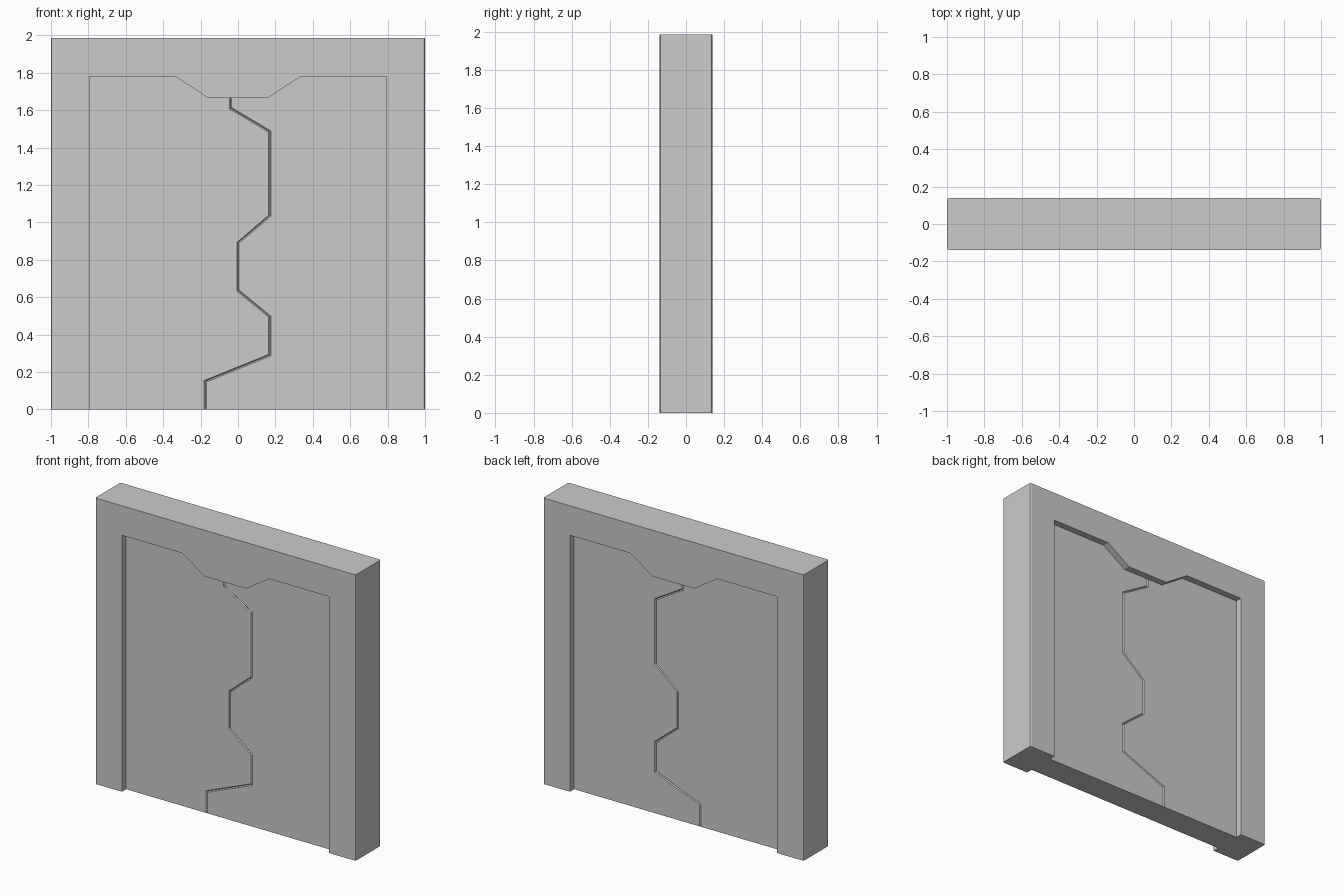
import bpy, bmesh

if "Cube" in bpy.data.objects:
    bpy.data.objects.remove(bpy.data.objects["Cube"])

H = 1.985          # frame height
FRAME_Y = 0.138    # half depth of frame
DOOR_Y = 0.092     # half depth of door leaves


def prism(name, outline, half, bevel_test, width, segments):
    """Extrude an x-z outline through y and bevel the edges that pass the test."""
    bm = bmesh.new()
    face = bm.faces.new([bm.verts.new((x, -half, z)) for x, z in outline])
    ext = bmesh.ops.extrude_face_region(bm, geom=[face])
    moved = [v for v in ext["geom"] if isinstance(v, bmesh.types.BMVert)]
    bmesh.ops.translate(bm, verts=moved, vec=(0, 2 * half, 0))
    bmesh.ops.recalc_face_normals(bm, faces=bm.faces)
    edges = [e for e in bm.edges if bevel_test(*[v.co for v in e.verts])]
    bmesh.ops.bevel(bm, geom=edges, offset=width, segments=segments,
                    profile=0.5, affect='EDGES')
    bmesh.ops.recalc_face_normals(bm, faces=bm.faces)
    mesh = bpy.data.meshes.new(name)
    bm.to_mesh(mesh)
    bm.free()
    obj = bpy.data.objects.new(name, mesh)
    bpy.context.collection.objects.link(obj)
    return obj


# Half of the opening edge, mirrored to make the full arch
half_arch = [(0.795, 0), (0.795, 1.78), (0.335, 1.78), (0.16, 1.665)]
left_arch = [(-x, z) for x, z in half_arch]

# Interlocking zigzag between the two leaves, from top to bottom
seam = [(-0.04, 1.665), (-0.04, 1.61), (0.17, 1.485), (0.17, 1.035),
        (0, 0.89), (0, 0.635), (0.17, 0.495), (0.17, 0.29),
        (-0.175, 0.15), (-0.175, 0)]


def outer_vertical(a, b):
    return (abs(a.x) > 0.99 and abs(a.x - b.x) < 1e-4
            and abs(a.y - b.y) < 1e-4)


def on_seam(a, b):
    def near(p):
        return any(abs(p.x - x) + abs(p.z - z) < 1e-4 for x, z in seam)
    return near(a) and near(b) and abs(a.y - b.y) < 1e-4


# Frame
outline = ([(1, 0), (1, H), (-1, H), (-1, 0)]
           + left_arch + half_arch[::-1])
prism("door_frame", outline, FRAME_Y, outer_vertical, 0.01, 2)

# Door leaves with chamfered meeting edges
prism("left_door_leaf", left_arch + seam, DOOR_Y, on_seam, 0.006, 1)
prism("right_door_leaf", half_arch + seam, DOOR_Y, on_seam, 0.006, 1)
